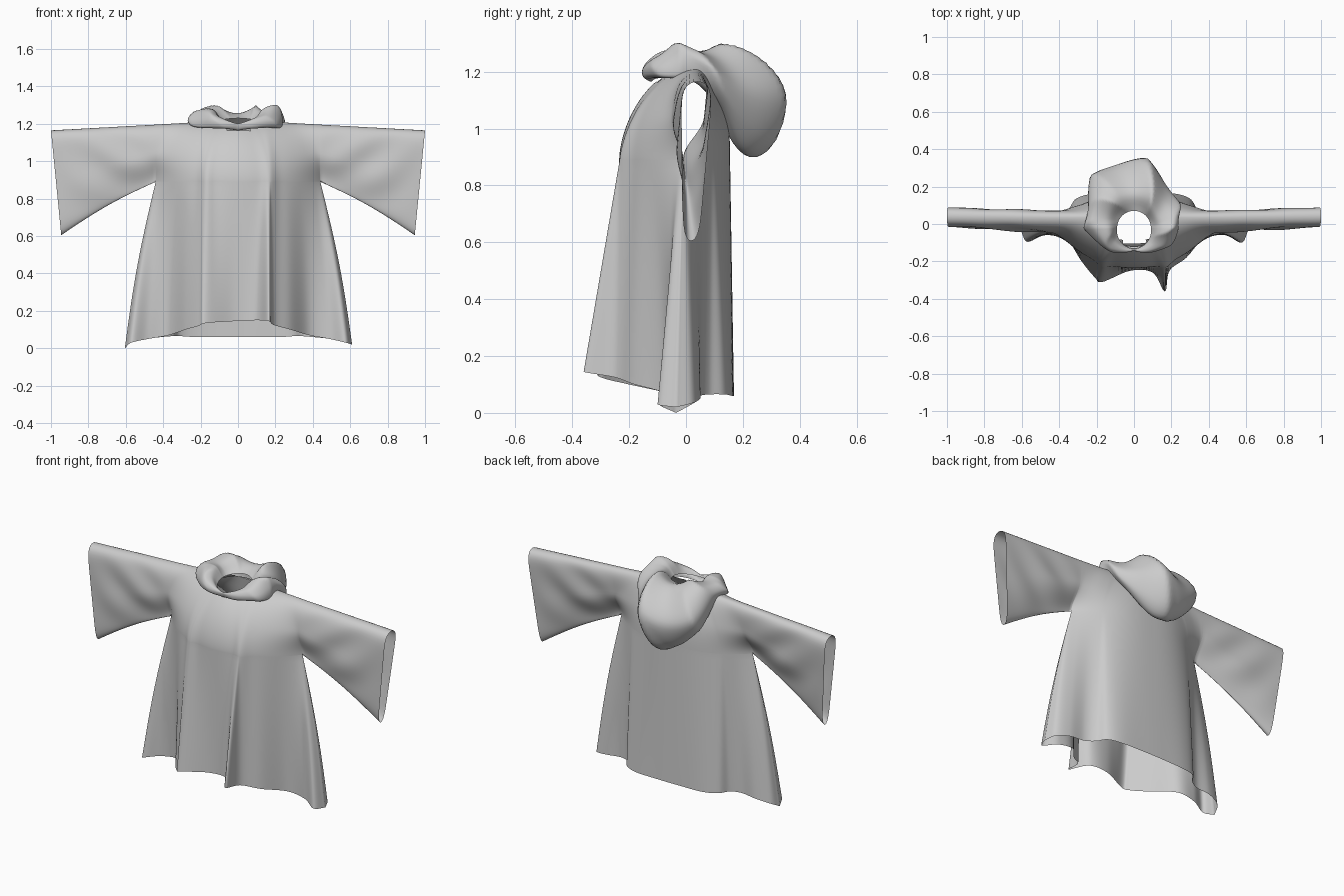
import bpy, bmesh
from math import sin, cos, pi, sqrt, exp
from mathutils import Vector

if "Cube" in bpy.data.objects:
    bpy.data.objects.remove(bpy.data.objects["Cube"])


def spline(pts, n):
    """Catmull-Rom through the points, n steps per span."""
    p = [Vector(q) for q in pts]
    p = [p[0] * 2 - p[1]] + p + [p[-1] * 2 - p[-2]]
    out = []
    for i in range(1, len(p) - 2):
        a, b, c, d = p[i - 1:i + 3]
        for k in range(n):
            t = k / n
            out.append(0.5 * (2 * b + (c - a) * t + (2 * a - 5 * b + 4 * c - d) * t * t
                              + (3 * b - a - 3 * c + d) * t ** 3))
    return out + [p[-2]]


def grid(bm, rows, closed=False):
    """Skin a list of equal-length point rows with quads."""
    vs = [[bm.verts.new(p) for p in r] for r in rows]
    for i in range(len(vs) - 1 + closed):
        a, b = vs[i], vs[(i + 1) % len(vs)]
        for k in range(len(a) - 1):
            bm.faces.new((a[k], a[k + 1], b[k + 1], b[k]))


def finish(bm, name):
    bmesh.ops.remove_doubles(bm, verts=bm.verts, dist=0.0006)
    bmesh.ops.recalc_face_normals(bm, faces=bm.faces)
    me = bpy.data.meshes.new(name)
    bm.to_mesh(me)
    bm.free()
    ob = bpy.data.objects.new(name, me)
    bpy.context.collection.objects.link(ob)
    for f in me.polygons:
        f.use_smooth = True
    return ob


# Hem lines from left side tip to right side tip
front_hem = [(-.605, -.035, .0), (-.57, -.095, .03), (-.48, -.06, .05), (-.37, -.07, .07),
             (-.28, -.2, .1), (-.21, -.285, .12), (-.17, -.31, .135), (-.02, -.25, .145),
             (.1, -.26, .15), (.165, -.36, .145), (.19, -.25, .125), (.28, -.18, .1),
             (.38, -.07, .07), (.49, -.06, .05), (.575, -.1, .03), (.61, -.035, .02)]
back_hem = [(-.605, -.035, .0), (-.58, .02, .03), (-.5, .05, .05), (-.41, .05, .06),
            (-.35, .08, .065), (-.31, .135, .065), (-.22, .162, .06), (-.07, .168, .06),
            (.07, .168, .06), (.22, .162, .06), (.3, .135, .065), (.34, .08, .065),
            (.4, .05, .06), (.5, .05, .05), (.58, .025, .035), (.61, -.035, .02)]
ARM_X, ARM_Z, SH_Y = .44, .89, .035
NS = 26


def upper(side, x0, u, s):
    """Point above the underarm level; s runs from underarm to shoulder."""
    x = x0 + (u * ARM_X - x0) * s * s
    t = min(1, abs(x0) / ARM_X)
    top = 1.222 - .06 * abs(x)
    if side < 0:
        fold = exp(-((abs(x0) - .17) / .035) ** 2) * (1 - s)
        yb = -.01 - .225 * (1 - t ** 2.3) - .022 * fold
        y = SH_Y + (yb - SH_Y) * sqrt(max(0, 1 - s ** 1.7))
    else:
        yb = -.01 + .165 * (1 - t ** 2.6)
        y = SH_Y + (yb - SH_Y) * sqrt(max(0, 1 - s ** 2.5))
    # sleeve fullness, easing in above the underarm
    e = min(1, s / .5)
    e = e * e * (3 - 2 * e)
    bulge = .045 if side < 0 else .07
    y += side * bulge * e * sqrt(max(0, 1 - abs(2 * s - 1) ** 4)) * t ** 4
    return Vector((x, y, ARM_Z + (top - ARM_Z) * s))


bm = bmesh.new()
S = [(1 - cos(pi * k / NS)) / 2 for k in range(NS + 1)]
S[-1] = 1.0
for side, hem in ((-1, front_hem), (1, back_hem)):
    line = spline(hem, 8)
    n = len(line) - 1
    cols = []
    for i, h in enumerate(line):
        u = 2 * i / n - 1
        t = h.x / .605
        x0 = max(-ARM_X, min(ARM_X, h.x - .165 * t ** 3))
        if i in (0, n):
            x0 = ARM_X * u
        base = upper(side, x0, u, 0)
        col = []
        for k in range(24):
            v = k / 24
            p = h.lerp(base, v)
            p.x += .015 * sin(pi * v) * t ** 3
            col.append(p)
        cols.append(col + [upper(side, x0, u, s) for s in S])
    grid(bm, cols)
    # Sleeves continue from the body's side edge to the cuff
    for m in (-1, 1):
        rows = []
        for k in range(29):
            a = k / 28
            row = []
            for s in S:
                p = upper(side, ARM_X * m, m, s)
                w = (.028 + .029 * s) * sqrt(max(0, 1 - abs(2 * s - 1) ** 9))
                cuff = Vector((m * (.945 + .055 * s), .018 + .022 * s + side * w,
                               .605 + .56 * s))
                q = p.lerp(cuff, a)
                q.z += (1 - s) * .018 * sin(pi * a)
                q.y += .008 * sin(pi * a) * sin(pi * s) * sin(12 * a - 9 * s + m)
                row.append(q)
            rows.append(row)
        grid(bm, rows)

# Neck opening
hole = [f for f in bm.faces if f.calc_center_median().z > 1.1 and
        (f.calc_center_median().x / .12) ** 2 +
        ((f.calc_center_median().y + .01) / .098) ** 2 < 1]
bmesh.ops.delete(bm, geom=hole, context='FACES')
finish(bm, "robe")

# Hood fallen back: (radius, height) profiles at front, side and back of the neck
front = [(.1, 1.165), (.112, 1.168), (.118, 1.175), (.122, 1.185), (.124, 1.195),
         (.122, 1.2), (.118, 1.2), (.112, 1.19)]
flank = [(.12, 1.2), (.17, 1.19), (.22, 1.18), (.25, 1.195), (.25, 1.24),
         (.21, 1.285), (.14, 1.28), (.09, 1.22)]
back = [(.11, 1.2), (.16, 1.0), (.24, .9), (.325, .95), (.37, 1.09),
        (.3, 1.205), (.19, 1.27), (.09, 1.23)]
front, flank, back = (spline([(r, z, 0) for r, z in q], 5) for q in (front, flank, back))
bm = bmesh.new()
rings = []
for i in range(140):
    a = 2 * pi * i / 140
    sa = sin(a)
    ring = []
    for k in range(len(front)):
        if sa < 0:
            p = front[k].lerp(flank[k], (1 + sa) ** .7)
        else:
            p = flank[k].lerp(back[k], sa ** 2)
        f = k / (len(front) - 1)
        amp = sin(pi * f) * (.35 + .65 * f) * (1 if sa > 0 else 1 + sa)
        # pinched cloth folds (even number of pinches keeps the ring closed)
        r = p.x * (1 + .09 * amp * (1 - 2 * abs(sin(3.5 * a + 3 * f))))
        z = p.y + .04 * amp * f * (1.3 - 2 * abs(sin(2.5 * a + 4 * f + .5))) * (1 + sa * .5)
        ring.append((r * cos(a) - .03 * max(0, sa) * sin(pi * f), -.02 + r * sa, z))
    rings.append(ring)
grid(bm, rings, closed=True)
finish(bm, "hood")
